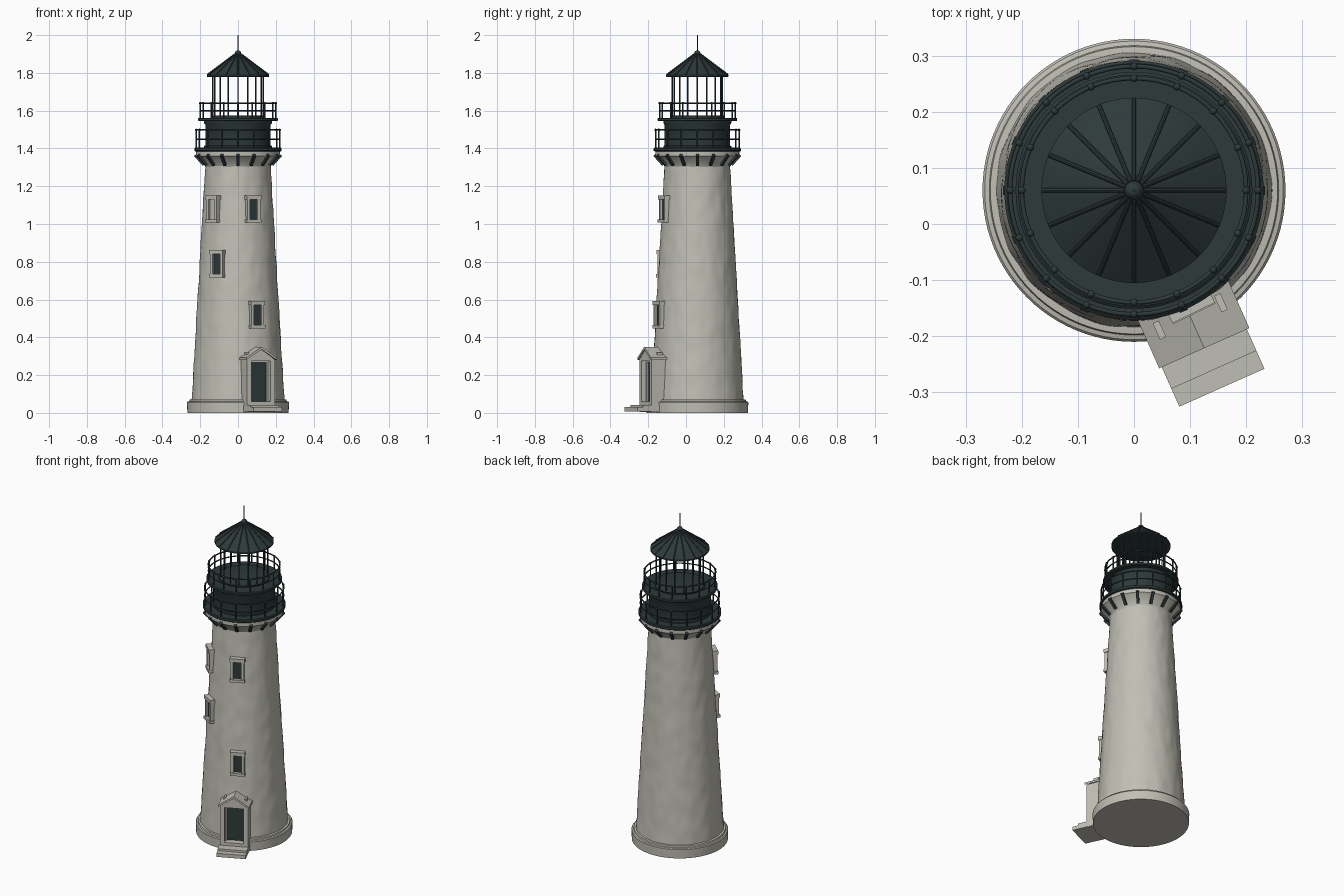
import bpy, bmesh, math
from mathutils import Vector, Matrix, noise

if "Cube" in bpy.data.objects:
    bpy.data.objects.remove(bpy.data.objects["Cube"], do_unlink=True)

CENTRE = Matrix.Translation((0, 0.06, 0))
COUNT = 16          # posts, ribs and brackets around the tower


def material(name, rgb):
    m = bpy.data.materials.new(name)
    m.use_nodes = True
    m.diffuse_color = (*rgb, 1)
    bsdf = m.node_tree.nodes["Principled BSDF"]
    bsdf.inputs["Base Color"].default_value = (*rgb, 1)
    bsdf.inputs["Roughness"].default_value = 0.8
    return m


STONE = material("pale_stone", (0.53, 0.52, 0.46))
IRON = material("dark_iron", (0.027, 0.042, 0.042))


def finish(name, bm, mat, matrix=CENTRE, smooth=False):
    bmesh.ops.recalc_face_normals(bm, faces=bm.faces)
    mesh = bpy.data.meshes.new(name)
    bm.to_mesh(mesh)
    bm.free()
    mesh.materials.append(mat)
    ob = bpy.data.objects.new(name, mesh)
    ob.matrix_world = matrix
    bpy.context.collection.objects.link(ob)
    if smooth:
        bpy.ops.object.select_all(action='DESELECT')
        ob.select_set(True)
        bpy.context.view_layer.objects.active = ob
        bpy.ops.object.shade_smooth_by_angle(angle=math.radians(35))
    return ob


def polar(radius, turn, z):
    return Vector((radius * math.sin(turn), -radius * math.cos(turn), z))


def turns():
    return [math.tau * i / COUNT for i in range(COUNT)]


def lathe(name, profile, mat, sides=96, rough=0.0):
    """Turn a (radius, z) profile, capped at both ends."""
    bm = bmesh.new()
    rings = []
    for r, z in profile:
        ring = []
        for i in range(sides):
            p = polar(r, math.tau * i / sides, z)
            if rough:
                bump = rough * noise.noise(Vector((p.x * 22, p.y * 22, z * 11)))
                p = polar(r + bump, math.tau * i / sides, z)
            ring.append(bm.verts.new(p))
        rings.append(ring)
    for low, high in zip(rings, rings[1:]):
        for i in range(sides):
            j = (i + 1) % sides
            bm.faces.new((low[i], low[j], high[j], high[i]))
    bm.faces.new(rings[0])
    bm.faces.new(rings[-1])
    return finish(name, bm, mat, smooth=True)


def rods(name, pairs, radius, mat=IRON, sides=8):
    """Round bars between pairs of points."""
    bm = bmesh.new()
    for a, b in pairs:
        d = b - a
        place = Matrix.Translation((a + b) / 2) @ d.to_track_quat('Z', 'Y').to_matrix().to_4x4()
        bmesh.ops.create_cone(bm, cap_ends=True, segments=sides, radius1=radius,
                              radius2=radius, depth=d.length, matrix=place)
    return finish(name, bm, mat, smooth=True)


def ring(name, radius, z, thick):
    bpy.ops.mesh.primitive_torus_add(major_radius=radius, minor_radius=thick, major_segments=64,
                                     minor_segments=8, location=(0, 0.06, z))
    ob = bpy.context.object
    ob.name = name
    ob.data.materials.append(IRON)
    bpy.ops.object.shade_smooth()


def boxes(name, items, mat, matrix):
    """Boxes given as (x0, x1, out0, out1, z0, z1), with out measured towards -y."""
    bm = bmesh.new()
    for x0, x1, o0, o1, z0, z1 in items:
        m = Matrix.Translation(((x0 + x1) / 2, -(o0 + o1) / 2, (z0 + z1) / 2))
        bmesh.ops.create_cube(bm, size=1, matrix=m @ Matrix.Diagonal((x1 - x0, o1 - o0, z1 - z0, 1)))
    return finish(name, bm, mat, matrix)


def extrude(name, outline, o0, o1, mat, matrix):
    """Push an (x, z) outline outwards from o0 to o1."""
    bm = bmesh.new()
    face = bm.faces.new([bm.verts.new((x, -o0, z)) for x, z in outline])
    moved = bmesh.ops.extrude_face_region(bm, geom=[face], use_keep_orig=True)["geom"]
    bmesh.ops.translate(bm, vec=(0, o0 - o1, 0),
                        verts=[v for v in moved if isinstance(v, bmesh.types.BMVert)])
    return finish(name, bm, mat, matrix)


def mirrored(half):
    return half + [(-x, z) for x, z in reversed(half) if x]


def facing(degrees):
    return CENTRE @ Matrix.Rotation(math.radians(degrees), 4, 'Z')


def wall_radius(z):
    return 0.245 - (z - 0.07) * 0.058


# Masonry: plinth, rough tapering wall, flared cornice
lathe("plinth", [(0.268, 0), (0.27, 0.055), (0.266, 0.06), (0.258, 0.062), (0.256, 0.07), (0.24, 0.072)], STONE)
steps = 70
wall = [(wall_radius(z), z) for z in (0.065 + 1.25 * i / steps for i in range(steps + 1))]
lathe("tower_wall", wall, STONE, sides=128, rough=0.003)
lathe("cornice", [(0.172, 1.3), (0.178, 1.315), (0.212, 1.352), (0.222, 1.36), (0.222, 1.386)], STONE)

# Brackets under the lower gallery
bm = bmesh.new()
for t in turns():
    m = Matrix.Rotation(t, 4, 'Z') @ Matrix.Translation((0, -0.203, 1.34)) @ Matrix.Rotation(math.radians(42), 4, 'X')
    bmesh.ops.create_cube(bm, size=1, matrix=m @ Matrix.Diagonal((0.016, 0.018, 0.07, 1)))
finish("gallery_brackets", bm, IRON)

# Galleries and watch room
lathe("lower_deck", [(0.226, 1.384), (0.231, 1.388), (0.231, 1.4), (0.226, 1.404)], IRON)
lathe("watch_room", [(0.18, 1.4), (0.18, 1.412), (0.173, 1.416), (0.173, 1.525), (0.18, 1.535), (0.18, 1.548)], IRON)
lathe("upper_deck", [(0.206, 1.544), (0.211, 1.548), (0.211, 1.558), (0.206, 1.562)], IRON)
lathe("lantern_kerb", [(0.142, 1.56), (0.142, 1.572), (0.134, 1.574)], IRON)

for label, r, z0, z1 in (("lower", 0.221, 1.4, 1.498), ("upper", 0.2, 1.56, 1.64)):
    rods(label + "_rail_posts", [(polar(r, t, z0), polar(r, t, z1)) for t in turns()], 0.004)
    ring(label + "_top_rail", r, z1, 0.004)
    ring(label + "_middle_rail", r, (z0 + z1) / 2, 0.0035)
    bm = bmesh.new()
    for t in turns():
        bmesh.ops.create_uvsphere(bm, u_segments=10, v_segments=6, radius=0.007,
                                  matrix=Matrix.Translation(polar(r, t, z1)))
    finish(label + "_post_caps", bm, IRON, smooth=True)

# Open lantern with glazing bars
rods("lantern_bars", [(polar(0.133, t, 1.56), polar(0.133, t, 1.79)) for t in turns()], 0.0038)
ring("lantern_head_ring", 0.133, 1.785, 0.006)

# Conical roof, ribs, ball and mast
lathe("lantern_roof", [(0.158, 1.778), (0.165, 1.78), (0.165, 1.788), (0.018, 1.898), (0.012, 1.902)], IRON)
rods("roof_ribs", [(polar(0.163, t, 1.79), polar(0.016, t, 1.9)) for t in turns()], 0.004)
lathe("roof_finial", [(0.017, 1.89), (0.017, 1.905), (0.013, 1.914), (0.005, 1.919)], IRON, sides=24)
rods("mast", [(Vector((0, 0, 1.9)), Vector((0, 0, 2.0)))], 0.003)

# Windows: frame, lintel, sill and recessed pane
for label, turn, z, pane in (("upper_left", 24, 1.08, IRON), ("upper_right", -43, 1.08, STONE),
                             ("middle", -31, 0.79, IRON), ("lower_left", 26, 0.52, IRON)):
    r = wall_radius(z)
    inner, outer = r - 0.02, r + 0.02
    parts = [(-0.042, 0.042, inner, outer + 0.004, z + 0.05, z + 0.072),
             (-0.042, 0.042, inner, outer + 0.006, z - 0.072, z - 0.056)]
    parts += [(s * 0.03 - 0.008, s * 0.03 + 0.008, inner, outer, z - 0.06, z + 0.055) for s in (-1, 1)]
    boxes(label + "_window_frame", parts, STONE, facing(turn))
    boxes(label + "_window_pane", [(-0.024, 0.024, r, r + 0.0065, z - 0.058, z + 0.052)], pane, facing(turn))

# Gabled porch with recessed door and steps
porch = facing(24)
extrude("porch_walls", mirrored([(0, 0.338), (0.08, 0.282), (0.08, 0.005), (0.054, 0.005), (0.054, 0.275)]),
        0.15, 0.3, STONE, porch)
extrude("porch_roof", mirrored([(0, 0.35), (0.088, 0.292), (0.088, 0.28), (0, 0.336)]), 0.15, 0.308, STONE, porch)
boxes("porch_vents", [(s * 0.06 - 0.006, s * 0.06 + 0.006, 0.23, 0.262, 0.29, 0.32) for s in (-1, 1)], STONE, porch)
boxes("door", [(-0.055, 0.055, 0.24, 0.262, 0.05, 0.28)], IRON, porch)
boxes("door_frame", [(s * 0.05 - 0.005, s * 0.05 + 0.005, 0.25, 0.272, 0.05, 0.28) for s in (-1, 1)]
      + [(-0.055, 0.055, 0.25, 0.272, 0.266, 0.28)], STONE, porch)
boxes("door_steps", [(-0.055, 0.055, 0.2, 0.3, 0.005, 0.06), (-0.083, 0.083, 0.25, 0.35, 0.012, 0.042),
                     (-0.083, 0.083, 0.25, 0.385, 0.008, 0.03)], STONE, porch)
